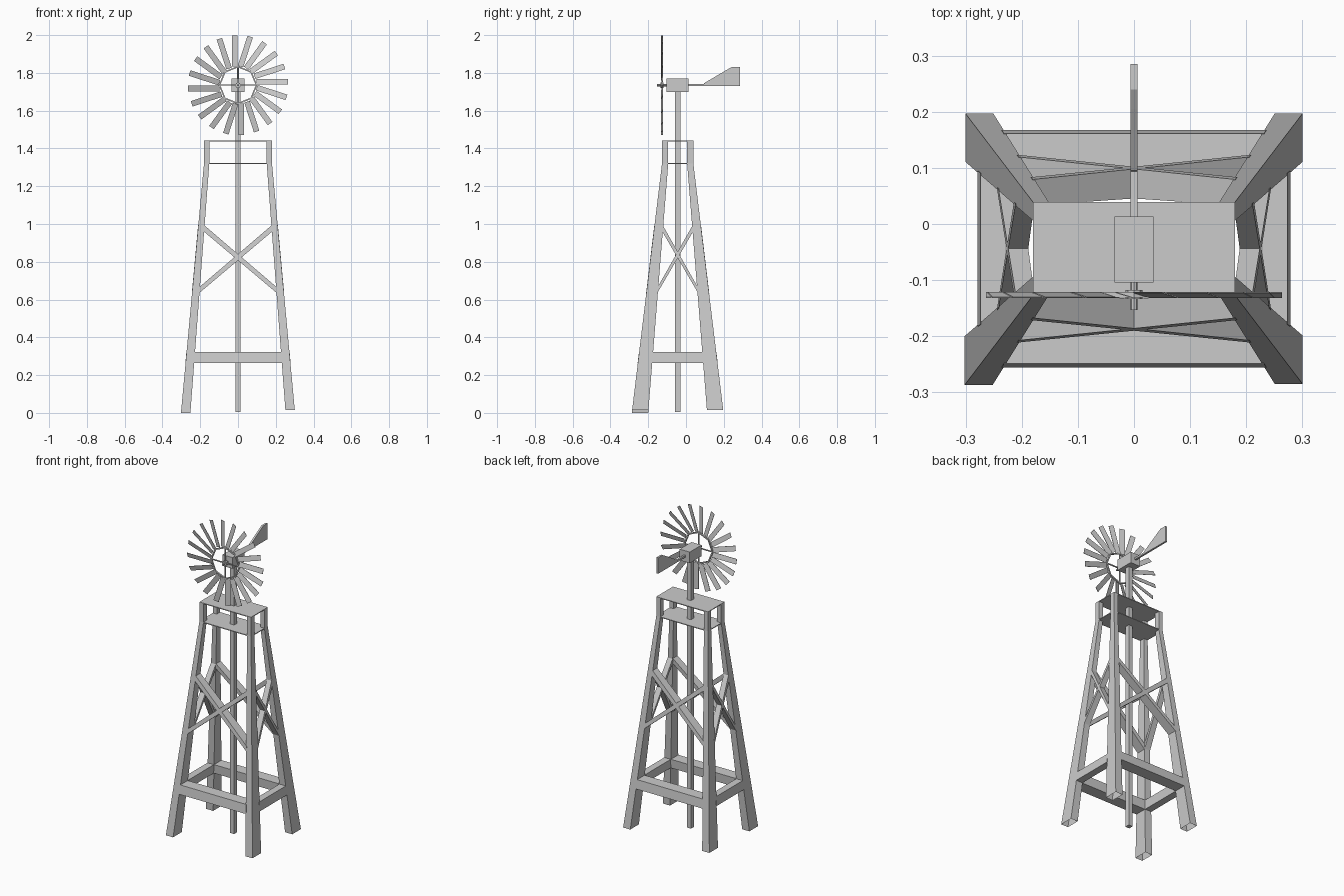
import bpy, bmesh, math
from mathutils import Vector, Matrix

if "Cube" in bpy.data.objects:
    bpy.data.objects.remove(bpy.data.objects["Cube"])

CY = -0.044          # tower centre line in y
KNEE, TOP = 1.32, 1.44
HUB_Z, WHEEL_Y = 1.735, -0.126


def make(name, verts, faces):
    bm = bmesh.new()
    vs = [bm.verts.new(v) for v in verts]
    for f in faces:
        bm.faces.new([vs[i] for i in f])
    bmesh.ops.recalc_face_normals(bm, faces=bm.faces)
    me = bpy.data.meshes.new(name)
    bm.to_mesh(me)
    bm.free()
    ob = bpy.data.objects.new(name, me)
    bpy.context.collection.objects.link(ob)
    return ob


def loft(name, rings, cap_start=True):
    """Skin equal-sized rings of points, capping the ends."""
    n = len(rings[0])
    verts = [p for r in rings for p in r]
    faces = [[k * n + i, k * n + (i + 1) % n, (k + 1) * n + (i + 1) % n, (k + 1) * n + i]
             for k in range(len(rings) - 1) for i in range(n)]
    faces.append([(len(rings) - 1) * n + i for i in range(n)])
    if cap_start:
        faces.append(list(range(n)))
    return make(name, verts, faces)


def box(name, x0, x1, y0, y1, z0, z1):
    return loft(name, [[(x0, y0, z), (x1, y0, z), (x1, y1, z), (x0, y1, z)] for z in (z0, z1)])


def leg_at(z):
    """Half extents of the legs at height z: outer x, inner x, outer y, inner y."""
    t = min(z / KNEE, 1)
    return [a + (b - a) * t for a, b in ((.302, .18), (.252, .152), (.243, .083), (.156, .05))]


# Tapered legs, vertical above the knee, open at the foot
for sx in (-1, 1):
    for sy in (-1, 1):
        rings = []
        for z in (0 if sx < 0 and sy < 0 else .015, KNEE, TOP):
            xo, xi, yo, yi = leg_at(z)
            rings.append([(sx * x, CY + sy * y, z) for x, y in ((xo, yo), (xi, yo), (xi, yi), (xo, yi))])
        loft(("front" if sy < 0 else "back") + ("_left" if sx < 0 else "_right") + "_leg",
             rings, cap_start=False)


def panel(name, side, s, profile):
    """Board between two legs, as thick as the legs; profile is (end sign, z)."""
    rings = []
    for k in (0, 1):
        ring = []
        for e, z in profile:
            xo, xi, yo, yi = leg_at(z)
            if side == "y":
                ring.append((e * (xi + .004), CY + s * ((yo, yi)[k] + .001), z))
            else:
                ring.append((s * ((xo, xi)[k] + .001), CY + e * (yi + .004), z))
        rings.append(ring)
    loft(name, rings)


# Lower beams and crossed braces on all four sides
for side, s, label in (("y", -1, "front"), ("y", 1, "back"), ("x", -1, "left"), ("x", 1, "right")):
    panel(label + "_beam", side, s, [(-1, .265), (1, .265), (1, .322), (-1, .322)])
    for d in (-1, 1):
        panel(label + "_brace", side, s, [(-d, .632), (d, .962), (d, .995), (-d, .665)])

# Platforms and centre pole
box("top_platform", -.18, .18, CY - .083, CY + .083, TOP - .003, TOP + .002)
box("lower_platform", -.18, .18, CY - .083, CY + .083, KNEE - .003, KNEE + .002)
box("pole", -.014, .014, CY - .015, CY + .015, .005, 1.71)

# Gearbox, tail boom and vane
box("gearbox", -.035, .035, -.104, .013, 1.70, 1.77)
box("tail_boom", -.006, .006, .01, .10, 1.73, 1.742)
vane = [(.09, 1.73), (.285, 1.73), (.285, 1.83), (.24, 1.83), (.205, 1.81), (.095, 1.745)]
loft("tail_vane", [[(x, y, z) for y, z in vane] for x in (-.006, .006)])


def disc(r, y, n=8):
    return [(r * math.sin(2 * math.pi * i / n), y, HUB_Z + r * math.cos(2 * math.pi * i / n))
            for i in range(n)]


# Shaft and hub
loft("shaft", [disc(.006, -.153), disc(.006, -.10)])
loft("hub", [disc(.015, -.134), disc(.015, -.118)])

# Octagonal wheel ring
r_in, r_out, y0, y1 = .094, .102, WHEEL_Y - .005, WHEEL_Y + .005
loops = [disc(r_in, y0), disc(r_out, y0), disc(r_out, y1), disc(r_in, y1)]
make("wheel_ring", [p for l in loops for p in l],
     [[a * 8 + i, a * 8 + (i + 1) % 8, (a + 1) % 4 * 8 + (i + 1) % 8, (a + 1) % 4 * 8 + i]
      for a in range(4) for i in range(8)])

# Four spokes
box("wheel_spoke_horizontal", -.098, .098, WHEEL_Y - .003, WHEEL_Y + .003, HUB_Z - .003, HUB_Z + .003)
box("wheel_spoke_vertical", -.003, .003, WHEEL_Y - .003, WHEEL_Y + .003, HUB_Z - .098, HUB_Z + .098)

# Twenty slightly pitched blades, each offset to one side of its radius
for i in range(20):
    a = math.radians(18 * i)
    rad = Vector((math.cos(a), 0, math.sin(a)))
    tan = Vector((-math.sin(a), 0, math.cos(a)))
    rings = []
    for r in (.098, .264):
        rings.append([Vector((0, WHEEL_Y + y, HUB_Z)) + rad * r + tan * t
                      for t, y in ((.003, -.006), (.033, .003), (.033, .005), (.003, -.004))])
    loft("blade", rings)
